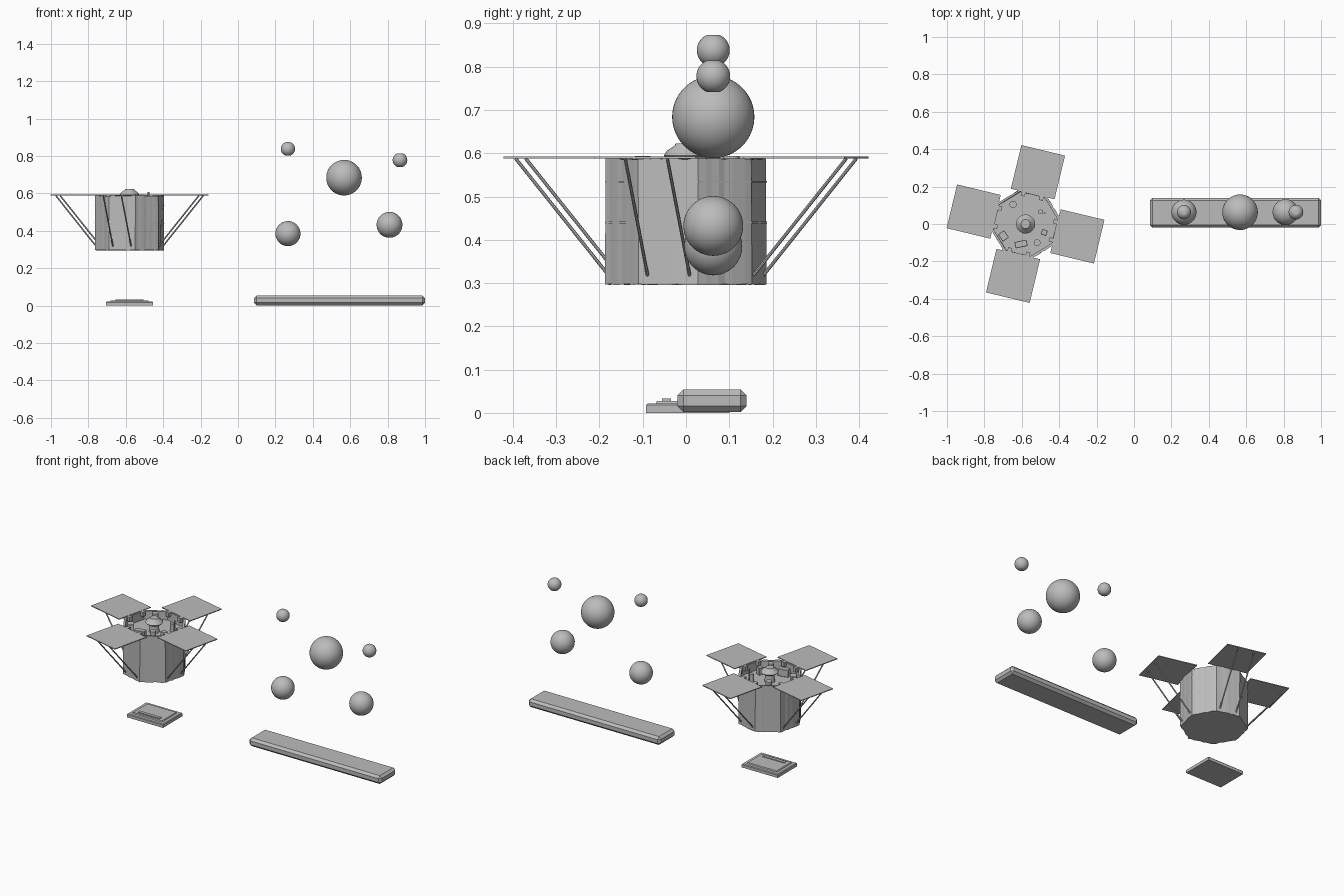
import bpy, bmesh, math, random
from mathutils import Vector, Matrix

cube = bpy.data.objects.get("Cube")
if cube:
    bpy.data.objects.remove(cube, do_unlink=True)
random.seed(4)

grey = bpy.data.materials.new("plain_grey")
grey.use_nodes = True
GREY = (0.5, 0.5, 0.5, 1)
grey.diffuse_color = GREY
grey.node_tree.nodes["Principled BSDF"].inputs["Base Color"].default_value = GREY

# Spacecraft frame: axis position and turn of the panel cross
AXIS = Vector((-0.58, 0, 0))
TURN = math.radians(-13.5)
CRAFT = Matrix.Translation(AXIS) @ Matrix.Rotation(TURN, 4, 'Z')


def finish(name, bm, matrix=Matrix(), smooth=False):
    mesh = bpy.data.meshes.new(name)
    bm.normal_update()
    bm.to_mesh(mesh)
    bm.free()
    mesh.materials.append(grey)
    obj = bpy.data.objects.new(name, mesh)
    obj.matrix_world = matrix
    bpy.context.collection.objects.link(obj)
    if smooth:
        bpy.ops.object.select_all(action='DESELECT')
        obj.select_set(True)
        bpy.context.view_layer.objects.active = obj
        bpy.ops.object.shade_smooth_by_angle(angle=math.radians(35))
    return obj


def box(name, low, high, matrix=Matrix(), bevel=0):
    bm = bmesh.new()
    bmesh.ops.create_cube(bm, size=1)
    low, high = Vector(low), Vector(high)
    size = high - low
    for v in bm.verts:
        v.co = (low + high) / 2 + Vector(a * b for a, b in zip(v.co, size))
    if bevel:
        bmesh.ops.bevel(bm, geom=bm.edges[:], offset=bevel, segments=1, affect='EDGES')
    return finish(name, bm, matrix)


def lathe(name, profile, matrix=Matrix(), steps=32):
    bm = bmesh.new()
    verts = [bm.verts.new((r, 0, z)) for r, z in profile]
    edges = [bm.edges.new(pair) for pair in zip(verts, verts[1:])]
    bmesh.ops.spin(bm, geom=verts + edges, axis=(0, 0, 1), cent=(0, 0, 0),
                   angle=math.tau, steps=steps)
    bmesh.ops.remove_doubles(bm, verts=bm.verts, dist=1e-5)
    bmesh.ops.recalc_face_normals(bm, faces=bm.faces)
    return finish(name, bm, matrix, smooth=True)


def rod(name, start, end, radius, matrix):
    start, end = Vector(start), Vector(end)
    way = end - start
    bm = bmesh.new()
    place = Matrix.Translation((start + end) / 2) @ way.to_track_quat('Z', 'Y').to_matrix().to_4x4()
    bmesh.ops.create_cone(bm, cap_ends=True, segments=8, radius1=radius, radius2=radius,
                          depth=way.length, matrix=place)
    return finish(name, bm, matrix, smooth=True)


def sphere(name, x, z, radius, cap=1.0):
    bm = bmesh.new()
    bmesh.ops.create_uvsphere(bm, u_segments=48, v_segments=32, radius=radius)
    for v in bm.verts:
        v.co.z = max(-cap * radius, min(cap * radius, v.co.z))
    return finish(name, bm, Matrix.Translation((x, 0.063, z)), smooth=True)


# Floating spheres, the two smallest with flattened poles
sphere("large_sphere", 0.567, 0.684, 0.095)
sphere("left_sphere", 0.81, 0.432, 0.069)
sphere("right_sphere", 0.267, 0.385, 0.067)
sphere("upper_small_sphere", 0.267, 0.838, 0.038, cap=0.94)
sphere("lower_small_sphere", 0.866, 0.778, 0.039, cap=0.94)

# Long chamfered bar
box("long_bar", (0.085, -0.02, 0.002), (1, 0.14, 0.054), bevel=0.014)

# Stepped plaque below the spacecraft
bm = bmesh.new()
bmesh.ops.create_cube(bm, size=1)
for v in bm.verts:
    v.co = Vector((v.co.x * 0.25, v.co.y * 0.192, 0.009 + v.co.z * 0.018))
top = max(bm.faces, key=lambda f: f.calc_center_median().z)
for width, rise in ((0.004, 0.004), (0.018, 0), (0.003, 0.006)):
    bmesh.ops.inset_region(bm, faces=[top], thickness=width, use_even_offset=True)
    bmesh.ops.translate(bm, verts=top.verts[:], vec=(0, 0, rise))
finish("plaque", bm, Matrix.Translation((-0.58, 0.004, 0)))
box("plaque_ridge", (-0.655, -0.055, 0.025), (-0.505, -0.035, 0.033))

# Octagonal body with a sunken deck and slightly crumpled rims
DECK = 0.535
bm = bmesh.new()
bmesh.ops.create_cone(bm, cap_ends=True, segments=8, radius1=0.188, radius2=0.188, depth=0.29,
                      matrix=Matrix.Translation((0, 0, 0.442)) @ Matrix.Rotation(math.pi / 8, 4, 'Z'))
bm.normal_update()
top = max(bm.faces, key=lambda f: f.calc_center_median().z)
bmesh.ops.inset_region(bm, faces=[top], thickness=0.012, use_even_offset=True)
bmesh.ops.inset_region(bm, faces=[top], thickness=0.001, use_even_offset=True)
bmesh.ops.translate(bm, verts=top.verts[:], vec=(0, 0, DECK - 0.587))
rims = [e for e in bm.edges if all(v.co.xy.length > 0.185 for v in e.verts)
        and abs(e.verts[0].co.z - e.verts[1].co.z) < 0.01]
bmesh.ops.subdivide_edges(bm, edges=rims, cuts=7)
for v in bm.verts:
    if v.co.xy.length > 0.172 and not 0.31 < v.co.z < 0.58:
        v.co += Vector(random.uniform(-0.002, 0.002) for _ in range(3))
finish("body", bm, CRAFT)

# Foil seams around the body
for i, z in enumerate((0.44, 0.534)):
    bm = bmesh.new()
    bmesh.ops.create_cone(bm, cap_ends=False, segments=8, radius1=0.1895, radius2=0.1895, depth=0.004,
                          matrix=Matrix.Translation((0, 0, z)) @ Matrix.Rotation(math.pi / 8, 4, 'Z'))
    finish(f"foil_seam_{i + 1}", bm, CRAFT)

# Four panels, each with two struts and two hinges
for i in range(4):
    arm = CRAFT @ Matrix.Rotation(i * math.pi / 2, 4, 'Z')
    box(f"panel_{i + 1}", (0.165, -0.12, 0.588), (0.405, 0.12, 0.593), arm)
    for side, word in ((-1, "a"), (1, "b")):
        y = side * 0.05
        rod(f"strut_{i + 1}{word}", (0.393, y, 0.588), (0.172, y, 0.318), 0.004, arm)
        box(f"hinge_{i + 1}{word}", (0.142, y - 0.011, 0.565), (0.17, y + 0.011, 0.592), arm)

# Mushroom-shaped antenna in the middle of the deck
lathe("antenna", [(0, DECK), (0.03, DECK), (0.026, 0.585), (0.045, 0.588), (0.051, 0.595),
                  (0.044, 0.606), (0.026, 0.618), (0.024, 0.623), (0, 0.623)], CRAFT)

# Instruments standing on the deck
for i, (x, y, r, h) in enumerate(((-0.067, 0.105, 0.019, 0.594), (0.062, -0.1, 0.018, 0.594),
                                  (0.08, 0.065, 0.013, 0.585))):
    lathe(f"canister_{i + 1}", [(0, DECK), (r, DECK), (r, h), (0, h)],
          Matrix.Translation(AXIS + Vector((x, y, 0))), 16)
for i, (x, y, w, d, turn) in enumerate(((-0.024, -0.107, 0.066, 0.034, 12),
                                        (-0.118, -0.064, 0.04, 0.046, 35),
                                        (0.1, -0.045, 0.03, 0.03, -20))):
    spot = Matrix.Translation(AXIS + Vector((x, y, 0))) @ Matrix.Rotation(math.radians(turn), 4, 'Z')
    box(f"instrument_box_{i + 1}", (-w / 2, -d / 2, DECK), (w / 2, d / 2, 0.58), spot, bevel=0.002)
rod("whip_antenna", (0.085, 0.08, DECK), (0.085, 0.08, 0.608), 0.005, CRAFT)
